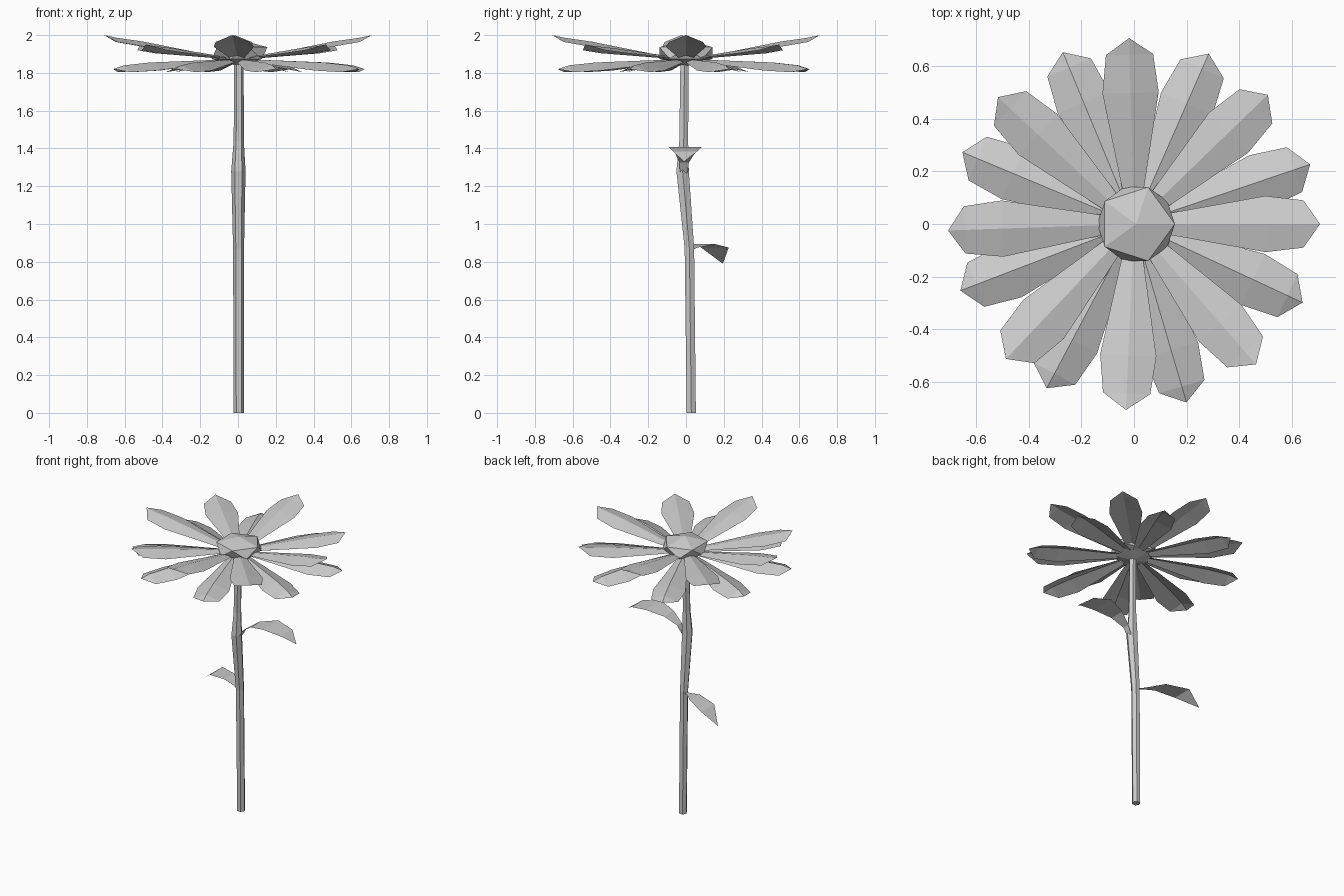
import bpy, bmesh, math
from mathutils import Matrix, Vector

if "Cube" in bpy.data.objects:
    bpy.data.objects.remove(bpy.data.objects["Cube"], do_unlink=True)

grey = bpy.data.materials.new("plain_grey")
grey.use_nodes = True
grey.diffuse_color = (0.6, 0.6, 0.6, 1)
bsdf = next(n for n in grey.node_tree.nodes if n.type == 'BSDF_PRINCIPLED')
bsdf.inputs["Base Color"].default_value = grey.diffuse_color


def finish(name, bm, weld=True):
    if weld:
        bmesh.ops.remove_doubles(bm, verts=bm.verts, dist=0.0005)
    mesh = bpy.data.meshes.new(name)
    bm.to_mesh(mesh)
    bm.free()
    mesh.materials.append(grey)
    obj = bpy.data.objects.new(name, mesh)
    bpy.context.collection.objects.link(obj)
    return obj


def loft(name, rows, closed=False):
    """Bridge equal-length rows of points; coincident points are welded."""
    bm = bmesh.new()
    grid = [[bm.verts.new(p) for p in row] for row in rows]
    count = len(grid[0])
    for a, b in zip(grid, grid[1:]):
        for i in range(count if closed else count - 1):
            j = (i + 1) % count
            bm.faces.new((a[i], a[j], b[j], b[i]))
    if closed:
        bm.faces.new(grid[0][::-1])
        bm.faces.new(grid[-1])
    return finish(name, bm)


# Petals: ridged blades with a pointed end
def petal(name, angle, heights, drop):
    radii = (0.1, 0.5, 0.645, 0.708)
    widths = (0.035, 0.107, 0.09, 0)
    turn = Matrix.Rotation(math.radians(angle), 3, 'Z')
    rows = []
    for r, w, z in zip(radii, widths, heights):
        side = z - drop * w / 0.1
        rows.append([turn @ Vector(p) for p in ((r, -w, side), (r, 0, z), (r, w, side))])
    loft(name, rows)


upper_angles = (0, 44, 91.5, 137, 182, 226.5, 267.5, 311)
lower_angles = (18.7, 66.3, 112.5, 157.3, 201, 242, 286.4, 335)
for i, angle in enumerate(upper_angles):
    rise = 0.065 if i % 2 else 0.115
    petal(f"upper_petal_{i + 1}", angle,
          [1.885 + rise * t for t in (0, 0.7, 0.88, 1)], 0.025)
for i, angle in enumerate(lower_angles):
    petal(f"lower_petal_{i + 1}", angle, (1.87, 1.855, 1.84, 1.82), 0.04)

# Flower centre: a flattened faceted ball
bm = bmesh.new()
bmesh.ops.create_icosphere(bm, subdivisions=1, radius=1)
ring = max((v for v in bm.verts if 0.2 < v.co.z < 0.8), key=lambda v: v.co.x)
spin = -math.atan2(ring.co.y, ring.co.x)
bm.transform(Matrix.Translation((0.008, 0, 1.905)) @ Matrix.Diagonal((0.165, 0.165, 0.07, 1))
             @ Matrix.Rotation(spin, 4, 'Z'))
finish("flower_centre", bm)

# Stem: six-sided tube with a slight bend and a swollen joint
stem_path = ((0, 0.005, 0.028, 0.028), (0.87, 0.003, 0.018, 0.029),
             (1.28, 0.002, -0.018, 0.038), (1.44, 0.004, -0.012, 0.027),
             (1.87, 0.005, -0.008, 0.025))
loft("stem", [[(x + r * math.cos(k * math.pi / 3), y + r * math.sin(k * math.pi / 3), z)
               for k in range(6)] for z, x, y, r in stem_path], closed=True)


# Leaves: thin arched blades given as centre points and half widths
def leaf(name, stations):
    loft(name, [[(x, y - w, z), (x, y + w, z)] for x, y, z, w in stations])


leaf("left_leaf", ((0.03, -0.012, 1.27, 0.02), (0.06, -0.01, 1.325, 0.025),
                   (0.14, -0.005, 1.38, 0.055), (0.26, -0.003, 1.408, 0.088),
                   (0.39, -0.005, 1.385, 0.065), (0.47, -0.01, 1.33, 0)))
leaf("right_leaf", ((-0.01, 0.025, 0.865, 0.015), (-0.05, 0.045, 0.875, 0.015),
                    (-0.14, 0.1, 0.893, 0.055), (-0.28, 0.153, 0.875, 0.073),
                    (-0.39, 0.195, 0.79, 0)))
